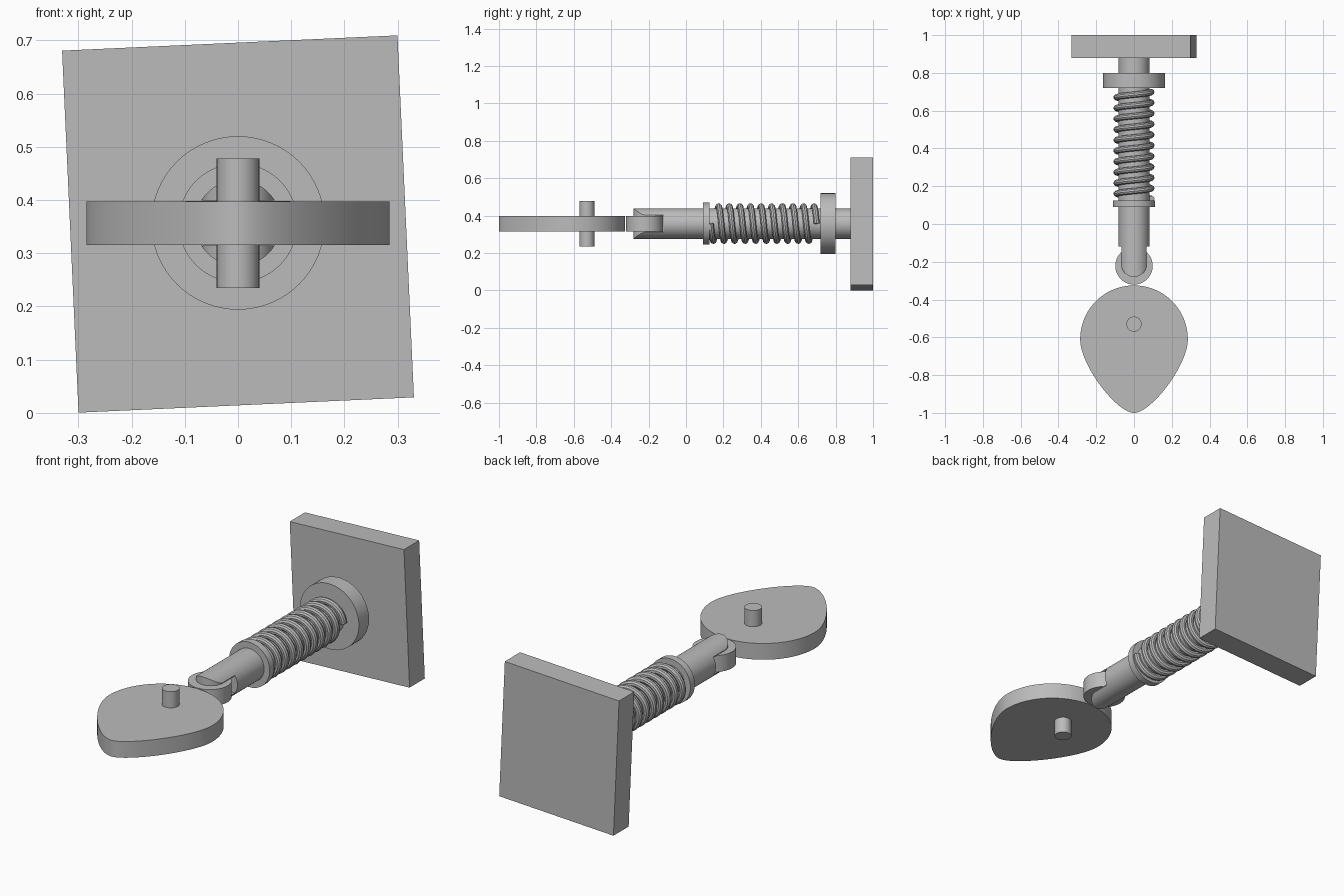
import bpy, bmesh
from math import sin, cos, pi, radians
from mathutils import Vector

cube = bpy.data.objects.get("Cube")
if cube:
    bpy.data.objects.remove(cube, do_unlink=True)

AXIS_Z = 0.357    # height of the push rod axis
ROLLER_Y = -0.222

grey = bpy.data.materials.new("plain grey")
grey.use_nodes = True
grey.diffuse_color = (0.5, 0.5, 0.5, 1)
grey.node_tree.nodes["Principled BSDF"].inputs["Base Color"].default_value = (0.5, 0.5, 0.5, 1)


def finish(obj):
    obj.data.materials.clear()
    obj.data.materials.append(grey)
    bpy.ops.object.select_all(action='DESELECT')
    obj.select_set(True)
    bpy.context.view_layer.objects.active = obj
    bpy.ops.object.shade_smooth_by_angle(angle=radians(30))
    return obj


def prism(name, outline, low, high, along='Z'):
    """Extrude a closed outline: (x, y) along Z, or (x, z) along Y."""
    bm = bmesh.new()
    place = (lambda a, b: (a, b, low)) if along == 'Z' else (lambda a, b: (a, low, b))
    face = bm.faces.new([bm.verts.new(place(a, b)) for a, b in outline])
    moved = bmesh.ops.extrude_face_region(bm, geom=[face])["geom"]
    step = Vector((0, 0, high - low)) if along == 'Z' else Vector((0, high - low, 0))
    bmesh.ops.translate(bm, vec=step, verts=[v for v in moved if isinstance(v, bmesh.types.BMVert)])
    bmesh.ops.recalc_face_normals(bm, faces=bm.faces)
    mesh = bpy.data.meshes.new(name)
    bm.to_mesh(mesh)
    bm.free()
    obj = bpy.data.objects.new(name, mesh)
    bpy.context.collection.objects.link(obj)
    return finish(obj)


def arc(cx, cy, r, start=0, end=2 * pi, n=64):
    full = end - start >= 2 * pi
    return [(cx + r * cos(start + (end - start) * i / n),
             cy + r * sin(start + (end - start) * i / n)) for i in range(n if full else n + 1)]


def rod_disc(name, r, low, high):
    return prism(name, arc(0, AXIS_Z, r), low, high, 'Y')


def rectangle(w, h, cx=0, cy=0):
    return [(cx + sx * w / 2, cy + sy * h / 2) for sx, sy in ((-1, -1), (1, -1), (1, 1), (-1, 1))]


def cut(obj, cutter, operation):
    mod = obj.modifiers.new("cut", 'BOOLEAN')
    mod.operation, mod.object, mod.solver = operation, cutter, 'EXACT'
    bpy.context.view_layer.objects.active = obj
    bpy.ops.object.modifier_apply(modifier=mod.name)
    bpy.data.objects.remove(cutter, do_unlink=True)


# Wall plate, slightly rolled about the rod axis
plate = prism("wall_plate", rectangle(0.631, 0.681), 0.88, 1.0, 'Y')
plate.location.z = 0.355
plate.rotation_euler.y = -radians(2.6)

# Push rod, spring collar and guide ring
rod_disc("push_rod", 0.081, -0.12, 0.89)
rod_disc("spring_collar", 0.112, 0.09, 0.125)
rod_disc("guide_ring", 0.163, 0.72, 0.80)

# Fork: rod end trimmed to a round-nosed outline and slotted for the roller
fork = rod_disc("fork", 0.081, -0.32, -0.115)
nose = arc(0, -0.213, 0.067, pi, 2 * pi, 32) + [(0.067, 0), (-0.067, 0)]
cut(fork, prism("nose_cutter", nose, 0, 0.7), 'INTERSECT')
cut(fork, prism("slot_cutter", rectangle(0.4, 0.4, 0, -0.321), 0.315, 0.399), 'DIFFERENCE')
finish(fork)

# Roller follower
prism("roller", arc(0, ROLLER_Y, 0.099), 0.316, 0.398)

# Cam: round back, with sides sweeping to a blunt nose
def side_curve(t):
    p = [Vector(c) for c in ((0.285, -0.61), (0.285, -0.75), (0.09, -1), (0, -1))]
    s = 1 - t
    return s**3 * p[0] + 3 * s * s * t * p[1] + 3 * s * t * t * p[2] + t**3 * p[3]

side = [tuple(side_curve(i / 28)) for i in range(1, 29)]
outline = arc(0, -0.61, 0.285, 0, pi, 48)
outline += [(-x, y) for x, y in side] + side[-2::-1]
prism("cam", outline, 0.316, 0.397)
prism("cam_shaft", arc(0, -0.53, 0.04, n=48), 0.235, 0.478)

# Coil spring
TURNS, STEPS, COIL_R = 10, 36, 0.092
curve = bpy.data.curves.new("spring", 'CURVE')
curve.dimensions = '3D'
curve.bevel_depth = 0.0165
curve.bevel_resolution = 3
curve.use_fill_caps = True
spline = curve.splines.new('POLY')
count = TURNS * STEPS
spline.points.add(count)
for i, point in enumerate(spline.points):
    a = 2 * pi * i / STEPS
    point.co = (COIL_R * cos(a), 0.132 + 0.567 * i / count, AXIS_Z - COIL_R * sin(a), 1)
spring = bpy.data.objects.new("spring", curve)
bpy.context.collection.objects.link(spring)
bpy.ops.object.select_all(action='DESELECT')
spring.select_set(True)
bpy.context.view_layer.objects.active = spring
bpy.ops.object.convert(target='MESH')
finish(bpy.context.view_layer.objects.active)
